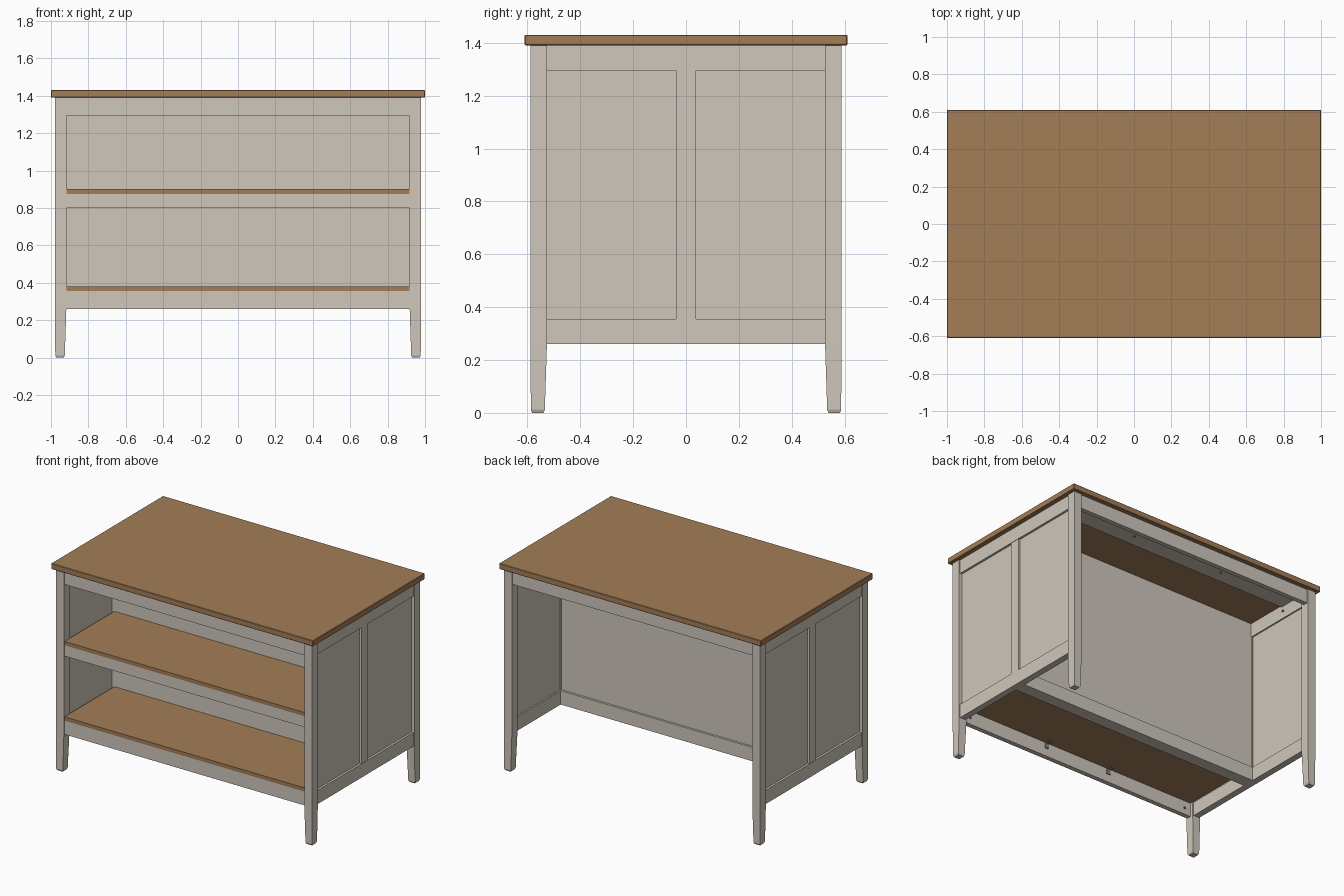
import bpy, bmesh, math
from mathutils import Matrix, Vector

if "Cube" in bpy.data.objects:
    bpy.data.objects.remove(bpy.data.objects["Cube"])


def material(name, rgb):
    m = bpy.data.materials.new(name)
    m.diffuse_color = (*rgb, 1)
    m.use_nodes = True
    m.node_tree.nodes["Principled BSDF"].inputs["Base Color"].default_value = m.diffuse_color
    return m


CREAM = material("cream paint", (0.62, 0.57, 0.50))
WOOD = material("oak wood", (0.37, 0.205, 0.095))
METAL = material("grey metal", (0.22, 0.22, 0.21))


def finish(name, bm, mat):
    bmesh.ops.recalc_face_normals(bm, faces=bm.faces[:])
    me = bpy.data.meshes.new(name)
    bm.to_mesh(me)
    bm.free()
    me.materials.append(mat)
    ob = bpy.data.objects.new(name, me)
    bpy.context.collection.objects.link(ob)
    return ob


def box(name, xr, yr, zr, mat=CREAM, bevel=0.0):
    bm = bmesh.new()
    bmesh.ops.create_cube(bm, size=1)
    for v in bm.verts:
        v.co = [(r[0] + r[1]) / 2 + c * (r[1] - r[0]) for r, c in zip((xr, yr, zr), v.co)]
    if bevel:
        bmesh.ops.bevel(bm, geom=bm.edges[:], offset=bevel, segments=1, affect='EDGES')
    return finish(name, bm, mat)


def side_box(name, s, xr, yr, zr, mat=CREAM):
    return box(name, sorted((s * xr[0], s * xr[1])), yr, zr, mat)


def leg(name, sx, sy):
    # stacked square sections: inner faces taper below the rails, chamfered foot
    bm = bmesh.new()
    sections = [(1.39, .918, .978, .526, .588), (.26, .918, .978, .526, .588),
                (.012, .926, .977, .534, .587), (.0, .931, .972, .539, .582)]
    prev = None
    for z, x0, x1, y0, y1 in sections:
        ring = [bm.verts.new((sx * x, sy * y, z)) for x, y in ((x0, y0), (x1, y0), (x1, y1), (x0, y1))]
        if prev:
            for i in range(4):
                j = (i + 1) % 4
                bm.faces.new((prev[i], prev[j], ring[j], ring[i]))
        else:
            bm.faces.new(ring)
        prev = ring
    bm.faces.new(prev)
    return finish(name, bm, CREAM)


def screw(name, pos, normal, r=0.008):
    bm = bmesh.new()
    rot = Vector((0, 0, 1)).rotation_difference(Vector(normal)).to_matrix().to_4x4()
    bmesh.ops.create_cone(bm, cap_ends=True, segments=12, radius1=r, radius2=r * .8,
                          depth=.008, matrix=Matrix.Translation(pos) @ rot)
    return finish(name, bm, METAL)


# Worktop
box("worktop", (-1, 1), (-.61, .61), (1.39, 1.43), WOOD, .003)

# Legs
for sx, sn in ((1, "right"), (-1, "left")):
    for sy, fn in ((1, "back"), (-1, "front")):
        leg(f"{fn}_{sn}_leg", sx, sy)

# Side frames with inset panels
for s, n in ((1, "right"), (-1, "left")):
    side_box(f"{n}_top_rail", s, (.925, .970), (-.53, .53), (1.295, 1.39))
    side_box(f"{n}_bottom_rail", s, (.925, .970), (-.53, .53), (.26, .355))
    side_box(f"{n}_centre_stile", s, (.928, .968), (-.0375, .0375), (.35, 1.30))
    side_box(f"{n}_panel", s, (.935, .955), (-.535, .535), (.35, 1.30))
    # Rail screws
    screw(f"{n}_rail_screw", (s * .922, .34, 1.345), (-s, 0, 0))

# Front and back rails
W = (-.92, .92)
for name, z0, z1 in (("top", 1.295, 1.39), ("middle", .80, .875), ("bottom", .26, .355)):
    box(f"front_{name}_rail", W, (-.58, -.548), (z0, z1))
box("back_top_rail", W, (.548, .58), (1.295, 1.39))

# Shelves
for name, z in (("middle_shelf", .875), ("bottom_shelf", .355)):
    box(name, (-.92, .92), (-.58, -.03), (z, z + .026), WOOD)

# Central divider and its bottom rail
box("divider_panel", (-.935, .935), (-.035, .03), (.355, 1.39))
box("divider_bottom_rail", (-.925, .925), (-.04, .045), (.26, .355))

# Fixing boards under the worktop
for sy, n in ((1, "back"), (-1, "front")):
    box(f"{n}_fixing_board", W, sorted((sy * .33, sy * .55)), (1.375, 1.39))
    for x in (-.35, .35):
        screw("board_screw", (x, sy * .42, 1.372), (0, 0, -1))

# Screws and brackets behind the lower front rail
for x in (-.87, .87):
    screw("front_rail_screw", (x, -.545, .305), (0, 1, 0))
for x in (-.25, .25):
    box("shelf_bracket_plate", (x - .014, x + .014), (-.548, -.542), (.315, .355), METAL)
    box("shelf_bracket_foot", (x - .014, x + .014), (-.548, -.515), (.349, .355), METAL)
